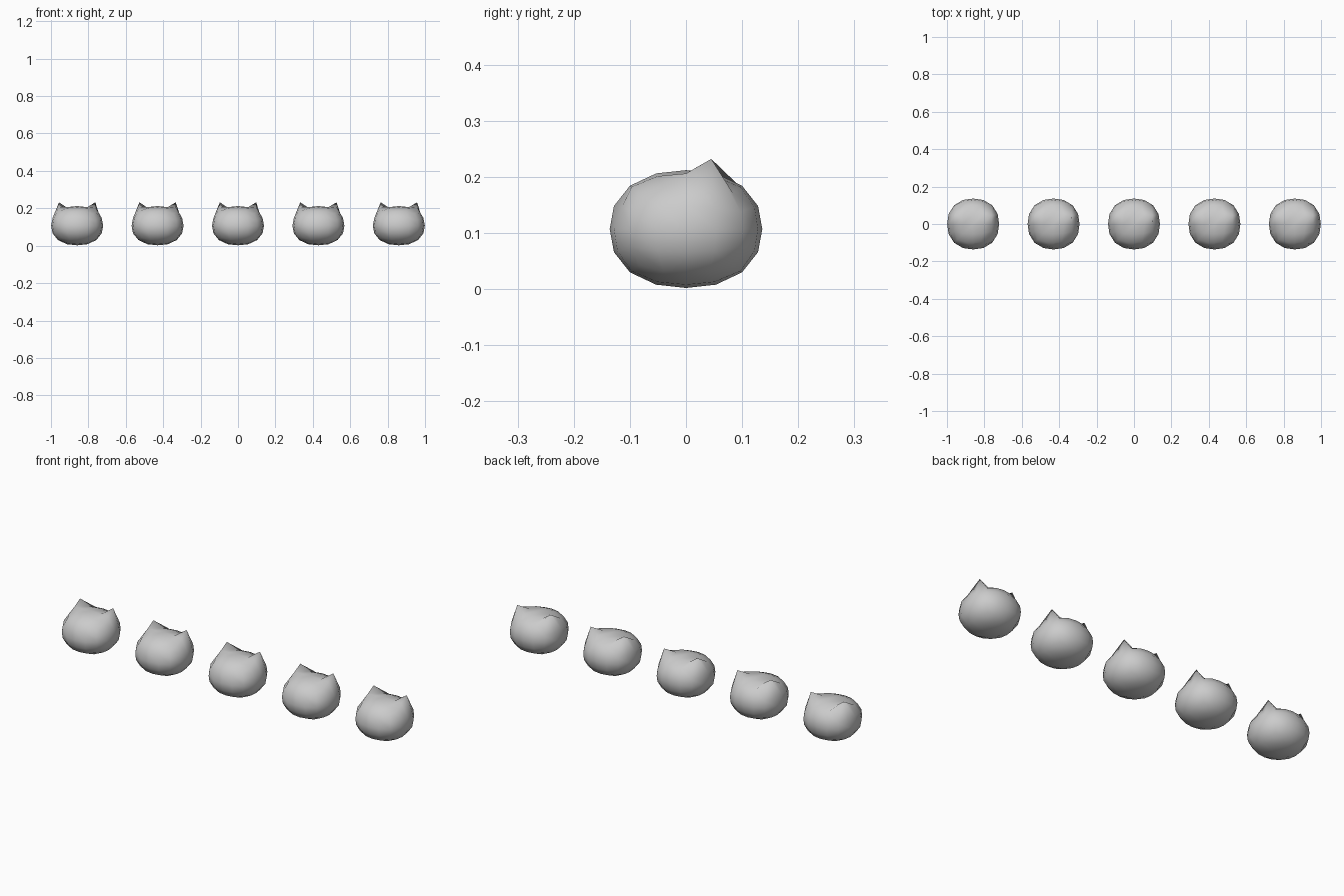
import bpy
import bmesh
import math
from mathutils import Vector

cube = bpy.data.objects.get("Cube")
if cube:
    bpy.data.objects.remove(cube, do_unlink=True)

# One plain grey for every head
grey = bpy.data.materials.new("plain_grey")
grey.use_nodes = True
colour = (0.6, 0.6, 0.6, 1)
grey.diffuse_color = colour
grey.node_tree.nodes["Principled BSDF"].inputs["Base Color"].default_value = colour

HALF = Vector((0.139, 0.136, 0.105))
POWER = 2.25
SPACING = 0.43


def rounded(p):
    """Push a point of the unit cube onto a slightly boxy ellipsoid."""
    d = [math.tan(c * math.pi / 4) for c in p]
    n = sum(abs(c) ** POWER for c in d) ** (1 / POWER)
    return Vector([c / n * h for c, h in zip(d, HALF)])


def cat_head_mesh():
    bm = bmesh.new()
    bmesh.ops.create_cube(bm, size=2)
    bmesh.ops.subdivide_edges(bm, edges=bm.edges[:], cuts=3, use_grid_fill=True)
    for v in bm.verts:
        grid = tuple(round(c * 2) for c in v.co)
        side = 1 if grid[0] > 0 else -1
        v.co = rounded(v.co) + Vector((0, 0, HALF.z + 0.002))
        key = (abs(grid[0]), grid[1], grid[2])
        # Ear tip and the ridge leading up to it
        if key == (2, 1, 2):
            v.co = (side * 0.097, 0.045, 0.232)
        elif key == (2, 0, 2):
            v.co = (side * 0.098, 0.0, 0.206)
        # Shallow eye hollows
        elif key == (1, -2, 1):
            v.co.y += 0.008
    bmesh.ops.recalc_face_normals(bm, faces=bm.faces[:])
    for f in bm.faces:
        f.smooth = True
    mesh = bpy.data.meshes.new("cat_head")
    bm.to_mesh(mesh)
    bm.free()
    mesh.materials.append(grey)
    return mesh


# Row of five identical heads
head = cat_head_mesh()
for i in range(5):
    obj = bpy.data.objects.new(f"cat_head_{i + 1}", head)
    obj.location.x = (i - 2) * SPACING
    bpy.context.collection.objects.link(obj)
